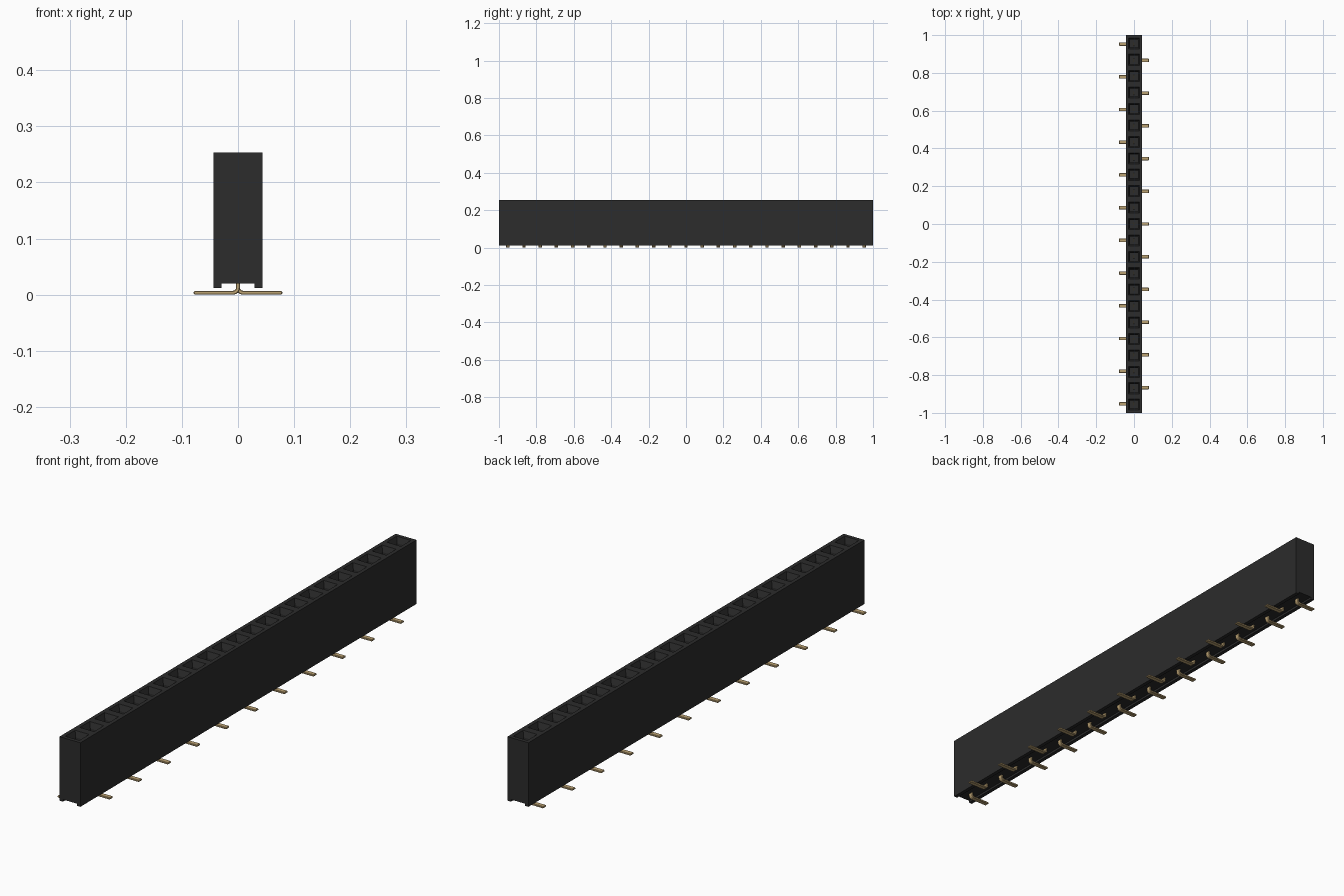
import bpy, bmesh, math

if "Cube" in bpy.data.objects:
    bpy.data.objects.remove(bpy.data.objects["Cube"])

COUNT = 23            # number of contacts
PITCH = 2.0 / COUNT   # cell length of the housing
PIN_PITCH = 0.0866
HALF_W = 0.0435
TOP = 0.253


def make_material(name, rgb, rough):
    m = bpy.data.materials.new(name)
    m.use_nodes = True
    m.diffuse_color = (*rgb, 1)
    b = m.node_tree.nodes["Principled BSDF"]
    b.inputs["Base Color"].default_value = (*rgb, 1)
    b.inputs["Roughness"].default_value = rough
    return m


def make_object(name, bm, mat):
    bmesh.ops.recalc_face_normals(bm, faces=bm.faces)
    me = bpy.data.meshes.new(name)
    bm.to_mesh(me)
    bm.free()
    me.materials.append(mat)
    ob = bpy.data.objects.new(name, me)
    bpy.context.collection.objects.link(ob)
    return ob


def extrude_profile(bm, profile, stations):
    """Sweep a closed xz profile along y; returns the side faces by profile edge."""
    rings = [[bm.verts.new((x, y, z)) for x, z in profile] for y in stations]
    n = len(profile)
    strips = [[] for _ in range(n)]
    for a, b in zip(rings, rings[1:]):
        for i in range(n):
            j = (i + 1) % n
            strips[i].append(bm.faces.new((a[i], a[j], b[j], b[i])))
    bm.faces.new(rings[0])
    bm.faces.new(rings[-1])
    return strips


black = make_material("black plastic", (0.025, 0.025, 0.025), 0.6)
gold = make_material("gold contact", (0.50, 0.36, 0.17), 0.4)

# Housing: long block with a channel along its underside
bm = bmesh.new()
outline = [(-HALF_W, TOP), (HALF_W, TOP), (HALF_W, 0.012), (0.029, 0.012),
           (0.029, 0.02), (-0.029, 0.02), (-0.029, 0.012), (-HALF_W, 0.012)]
strips = extrude_profile(bm, outline, [-1 + i * PITCH for i in range(COUNT + 1)])
bmesh.ops.recalc_face_normals(bm, faces=bm.faces)

# Sockets: rim, funnel and straight well in each top cell
cells = strips[0]
for thickness, depth in ((0.020, 0), (0.011, -0.022), (0.0005, -0.09)):
    bmesh.ops.inset_individual(bm, faces=cells, thickness=thickness, depth=depth)
make_object("housing", bm, black)


# Contact: flat strip that rises into the socket and bends into a foot
def build_contact_mesh(bm, side, y):
    t, r, bend = 0.007, 0.009, 4
    arcs = []
    for rad in (r + t / 2, r - t / 2):
        arcs.append([(r - rad * math.cos(a), r + t / 2 - rad * math.sin(a))
                     for a in (math.pi / 2 * k / bend for k in range(bend + 1))])
    outer, inner = arcs
    foot_end = 0.079
    profile = ([(-t / 2, 0.16)] + outer + [(foot_end - 0.002, 0), (foot_end, 0.002),
               (foot_end, t - 0.002), (foot_end - 0.002, t)] + inner[::-1] + [(t / 2, 0.16)])
    extrude_profile(bm, [(side * x, z) for x, z in profile], (y - 0.009, y + 0.009))


for name, side, parity in (("right_contacts", -1, 0), ("left_contacts", 1, 1)):
    bm = bmesh.new()
    for i in range(parity, COUNT, 2):
        build_contact_mesh(bm, side, (i - (COUNT - 1) / 2) * PIN_PITCH)
    ob = make_object(name, bm, gold)
    # Softened strip edges
    bevel = ob.modifiers.new("soft_edges", 'BEVEL')
    bevel.width = 0.0012
    bevel.segments = 1
    bevel.limit_method = 'ANGLE'
    bevel.angle_limit = math.radians(50)
